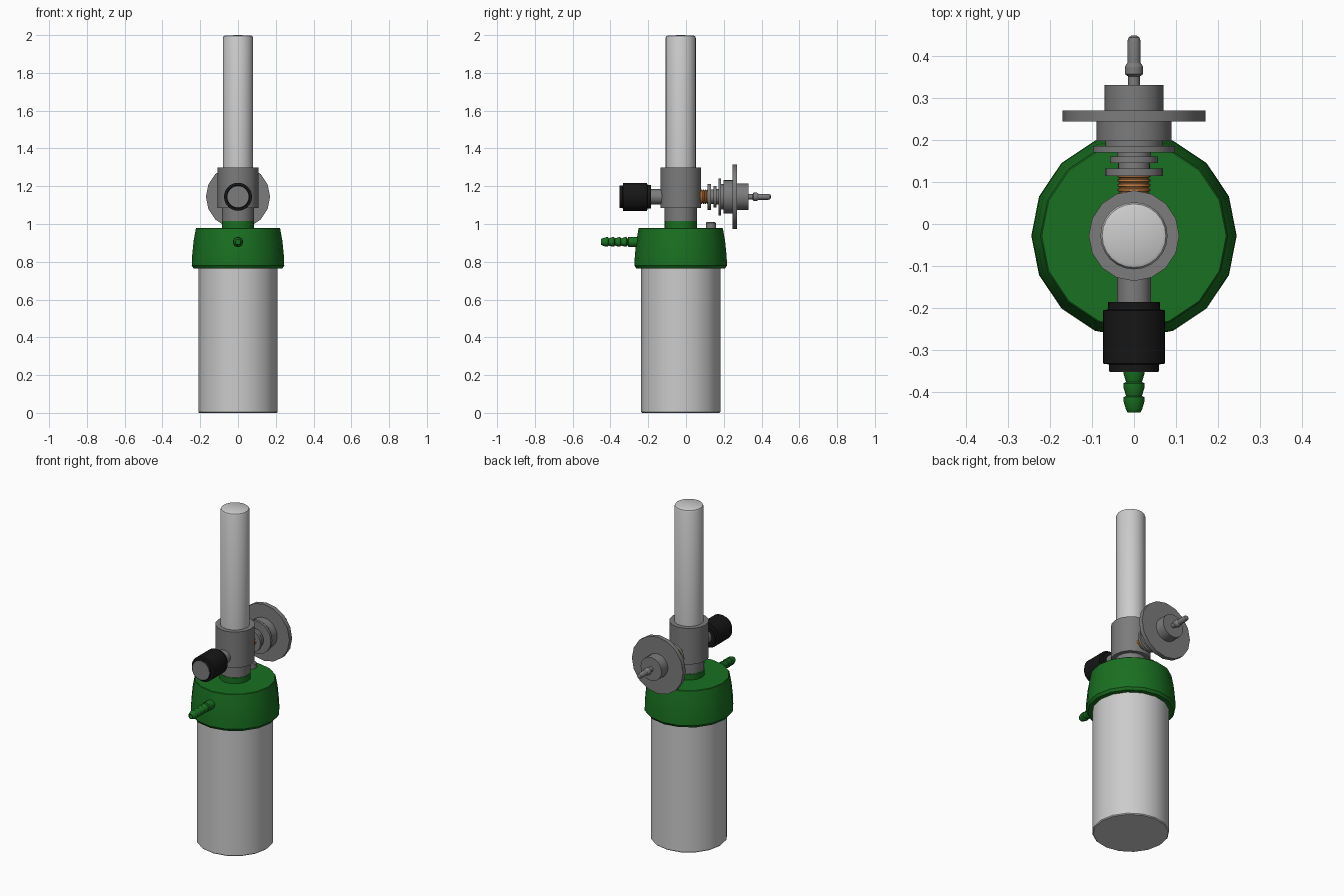
import bpy, bmesh, math

if "Cube" in bpy.data.objects:
    bpy.data.objects.remove(bpy.data.objects["Cube"])

AXIS_Y = -0.028   # bottle axis
ARM_Z = 1.144     # height of the horizontal fittings


def material(name, rgb):
    m = bpy.data.materials.new(name)
    m.diffuse_color = (*rgb, 1)
    m.use_nodes = True
    m.node_tree.nodes["Principled BSDF"].inputs["Base Color"].default_value = m.diffuse_color
    return m


GREEN = material("green_plastic", (0.01, 0.16, 0.015))
BLACK = material("black_plastic", (0.008, 0.008, 0.008))
METAL = material("dark_metal", (0.2, 0.2, 0.2))
COPPER = material("copper", (0.55, 0.22, 0.06))


def lathe(name, profile, sides=16, mat=None, axis="z", centre=(0, AXIS_Y)):
    """Revolve (radius, position) points around a z or y axis."""
    bm = bmesh.new()
    rings = []
    for r, t in profile:
        ring = []
        for i in range(sides):
            a = 2 * math.pi * i / sides
            u, v = r * math.cos(a), r * math.sin(a)
            co = (u + centre[0], v + centre[1], t) if axis == "z" else (u + centre[0], t, v + centre[1])
            ring.append(bm.verts.new(co))
        rings.append(ring)
    for a, b in zip(rings, rings[1:]):
        for i in range(sides):
            j = (i + 1) % sides
            bm.faces.new((a[i], a[j], b[j], b[i]))
    for ring, (r, t) in ((rings[0], profile[0]), (rings[-1], profile[-1])):
        if r > 0:
            bm.faces.new(ring)
    bmesh.ops.remove_doubles(bm, verts=bm.verts, dist=1e-5)
    bmesh.ops.recalc_face_normals(bm, faces=bm.faces)
    me = bpy.data.meshes.new(name)
    bm.to_mesh(me)
    bm.free()
    ob = bpy.data.objects.new(name, me)
    bpy.context.collection.objects.link(ob)
    if mat:
        me.materials.append(mat)
    bpy.ops.object.select_all(action="DESELECT")
    ob.select_set(True)
    bpy.context.view_layer.objects.active = ob
    bpy.ops.object.shade_smooth_by_angle(angle=math.radians(30))
    return ob


def arm(name, profile, sides=24, mat=METAL, z=ARM_Z):
    return lathe(name, profile, sides, mat, "y", (0, z))


# Humidifier bottle
lathe("bottle", [(0.205, 0), (0.21, 0.005), (0.21, 0.78)])

# Screw cap with its neck
lathe("cap", [(0.208, 0.765), (0.235, 0.765), (0.245, 0.78), (0.243, 0.83), (0.235, 0.91),
              (0.223, 0.977), (0.22, 0.98), (0, 0.98)], mat=GREEN)
lathe("cap_neck", [(0.086, 0.97), (0.086, 1.015), (0.08, 1.02)], 16, GREEN)

# Pressure relief button on the cap
lathe("relief_valve", [(0.027, 0.975), (0.027, 1.005), (0.022, 1.01)], 16, METAL, centre=(0, 0.132))

# Central metal body and flow tube
lathe("body_neck", [(0.085, 1.015), (0.085, 1.09)], 16, METAL)
lathe("body", [(0.108, 1.085), (0.108, 1.3)], 16, METAL)
lathe("flow_tube", [(0.08, 1.29), (0.08, 1.985), (0.076, 1.994), (0.068, 1.998), (0, 2.0)], 24)

# Barbed, hollow outlet on the cap front
barbs = [(0.027, -0.2), (0.027, -0.305), (0.019, -0.308)]
for k in range(4):
    y = -0.311 - k * 0.033
    barbs += [(0.019, y), (0.025, y - 0.003), (0.025, y - 0.013), (0.02, y - 0.03)]
barbs += [(0.017, -0.447), (0.014, -0.45), (0.012, -0.45), (0.012, -0.38)]
arm("outlet_barb", barbs, 16, GREEN, 0.905)

# Control knob and stem
arm("knob_stem", [(0.04, -0.2), (0.04, -0.1)])
arm("knob", [(0.058, -0.35), (0.06, -0.352), (0.06, -0.335), (0.074, -0.333), (0.074, -0.206),
             (0.062, -0.204), (0.062, -0.186)], 32, BLACK)
arm("knob_face", [(0.057, -0.353), (0.057, -0.345)], 32)

# Threaded copper connection
thread = []
for k in range(5):
    y = 0.066 + k * 0.011
    thread += [(0.034, y), (0.039, y + 0.002), (0.039, y + 0.007), (0.034, y + 0.009)]
arm("copper_thread", thread, 24, COPPER)

# Inlet fitting: stacked rings, housing, hand wheel and hub
arm("inlet_rings", [(0.069, 0.114), (0.069, 0.132), (0.038, 0.132), (0.038, 0.146),
                    (0.057, 0.146), (0.057, 0.161), (0.04, 0.161), (0.04, 0.171),
                    (0.098, 0.171), (0.098, 0.186), (0.068, 0.186), (0.068, 0.21)])
arm("inlet_housing", [(0.089, 0.198), (0.089, 0.25)])
arm("hand_wheel", [(0.17, 0.245), (0.17, 0.271)], 16)
arm("wheel_hub", [(0.07, 0.265), (0.07, 0.331)], 16)

# Probe nozzle
arm("inlet_probe", [(0.014, 0.325), (0.014, 0.352), (0.022, 0.358), (0.022, 0.375), (0.016, 0.384),
                    (0.016, 0.435), (0.013, 0.445), (0.007, 0.449), (0, 0.45)], 16)
